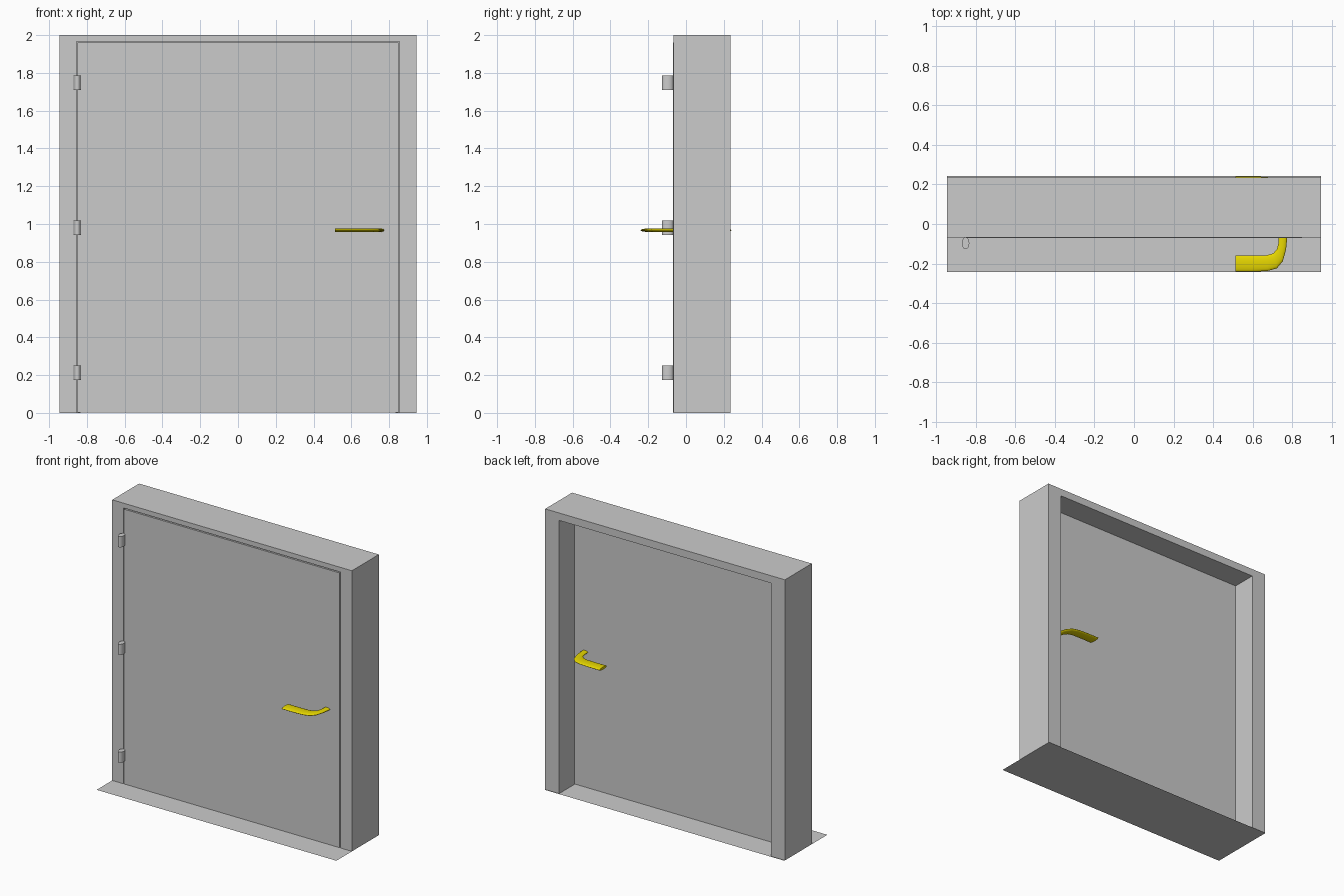
import bpy, bmesh, math

if "Cube" in bpy.data.objects:
    bpy.data.objects.remove(bpy.data.objects["Cube"])

HALF_W, HEIGHT = 0.945, 2.0


def finish(bm, name, smooth=False, mat=None):
    bmesh.ops.recalc_face_normals(bm, faces=bm.faces)
    me = bpy.data.meshes.new(name)
    bm.to_mesh(me)
    bm.free()
    ob = bpy.data.objects.new(name, me)
    bpy.context.collection.objects.link(ob)
    if mat:
        me.materials.append(mat)
    if smooth:
        bpy.ops.object.select_all(action='DESELECT')
        ob.select_set(True)
        bpy.context.view_layer.objects.active = ob
        bpy.ops.object.shade_smooth_by_angle(angle=math.radians(40))
    return ob


def loft(name, rings, smooth=False, mat=None):
    """Bridge a list of closed rings and cap both ends."""
    bm = bmesh.new()
    loops = [[bm.verts.new(p) for p in ring] for ring in rings]
    n = len(loops[0])
    for a, b in zip(loops, loops[1:]):
        for i in range(n):
            j = (i + 1) % n
            bm.faces.new((a[i], a[j], b[j], b[i]))
    bm.faces.new(loops[0])
    bm.faces.new(loops[-1])
    return finish(bm, name, smooth, mat)


def box(name, x0, x1, y0, y1, z0, z1):
    return loft(name, [[(x0, y0, z), (x1, y0, z), (x1, y1, z), (x0, y1, z)]
                       for z in (z0, z1)])


# Rebated frame: section swept up, across and down (side inset, top inset, y)
section = [(0, 0, -0.067), (0.09, 0.034, -0.067), (0.09, 0.034, 0.062),
           (0.11, 0.053, 0.062), (0.11, 0.053, 0.236), (0, 0, 0.236)]
loft("door_frame", [
    [(sx * (HALF_W - s), y, (HEIGHT - t) if top else 0) for s, t, y in section]
    for sx, top in ((-1, False), (-1, True), (1, True), (1, False))])

# Door leaf with a narrow gap to the frame
box("door_leaf", -0.849, 0.849, -0.07, 0.061, 0.002, 1.96)

# Flat threshold sheet
bm = bmesh.new()
bm.faces.new([bm.verts.new((x, y, 0)) for x, y in
              ((-HALF_W, -0.242), (HALF_W, -0.242), (HALF_W, 0.242), (-HALF_W, 0.242))])
finish(bm, "threshold")

# Oval hinge knuckles
for i, zc in enumerate((0.212, 0.981, 1.748)):
    loft(f"hinge_{i + 1}", [
        [(-0.851 + 0.019 * math.cos(k * math.tau / 24),
          -0.097 + 0.03 * math.sin(k * math.tau / 24), zc + dz) for k in range(24)]
        for dz in (-0.038, 0.038)], smooth=True)

# Lever handles: flat oval section along inner and outer edge points
brass = bpy.data.materials.new("handle_yellow")
brass.diffuse_color = (0.8, 0.68, 0.0, 1)
brass.use_nodes = True
brass.node_tree.nodes["Principled BSDF"].inputs["Base Color"].default_value = brass.diffuse_color
inner = [(0.513, -0.159), (0.6, -0.16), (0.67, -0.158), (0.703, -0.149),
         (0.722, -0.128), (0.729, -0.1), (0.731, -0.06)]
outer = [(0.513, -0.241), (0.6, -0.241), (0.675, -0.237), (0.722, -0.224),
         (0.752, -0.188), (0.768, -0.13), (0.775, -0.06)]
for name, side in (("handle_front", 1), ("handle_back", -1)):
    rings = []
    for (ax, ay), (bx, by) in zip(inner, outer):
        ring = []
        for k in range(16):
            a = k * math.tau / 16
            t = 0.5 + 0.5 * math.cos(a)
            ring.append((ax + (bx - ax) * t, side * (ay + (by - ay) * t),
                         0.967 + 0.009 * math.sin(a)))
        rings.append(ring)
    loft(name, rings, smooth=True, mat=brass)
